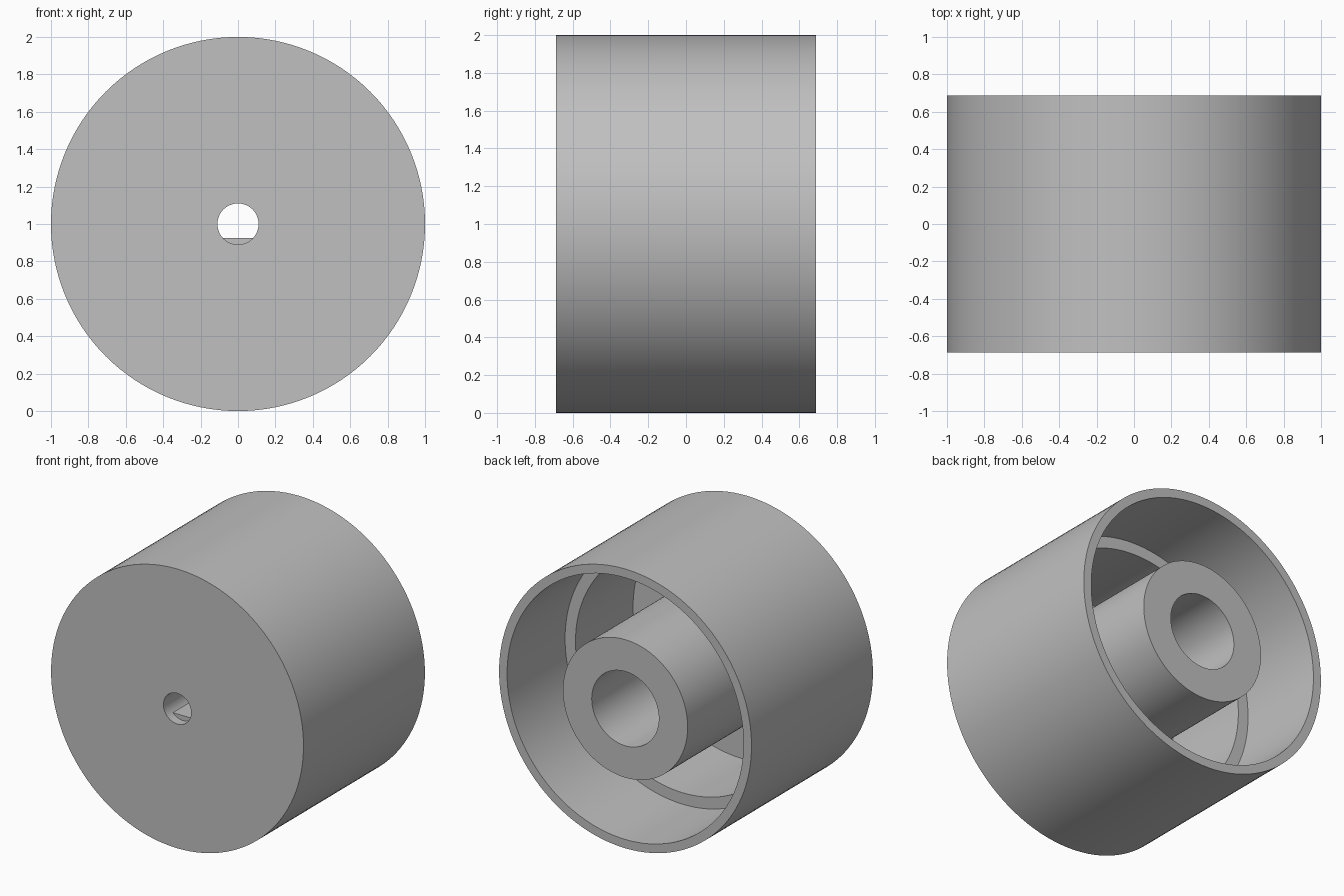
import bpy, bmesh
from math import pi, sin, cos, asin

cube = bpy.data.objects.get("Cube")
if cube:
    bpy.data.objects.remove(cube, do_unlink=True)

HALF = 0.687            # half the depth of the knob
CAP = -HALF + 0.065     # inside of the front cap
LEDGE = 0.03            # step in the outer wall and end of the wide bore
HOLE = 0.11             # shaft hole radius
FLAT = -0.075           # height of the shaft flat, from the axis

grey = bpy.data.materials.new("mid grey")
grey.use_nodes = True
colour = (0.53, 0.53, 0.53, 1)
grey.diffuse_color = colour
grey.node_tree.nodes["Principled BSDF"].inputs["Base Color"].default_value = colour


def finish(name, bm):
    """Turn the bmesh into a named, smooth-shaded object on the knob axis."""
    bmesh.ops.recalc_face_normals(bm, faces=bm.faces)
    mesh = bpy.data.meshes.new(name)
    bm.to_mesh(mesh)
    bm.free()
    mesh.materials.append(grey)
    obj = bpy.data.objects.new(name, mesh)
    bpy.context.collection.objects.link(obj)
    obj.location.z = 1
    bpy.ops.object.select_all(action='DESELECT')
    obj.select_set(True)
    bpy.context.view_layer.objects.active = obj
    bpy.ops.object.shade_smooth_by_angle(angle=pi / 6)
    return obj


# Knob body: cap, stepped outer wall and bored hub, turned from one section
section = [(HOLE, -HALF), (1, -HALF), (1, HALF), (0.937, HALF),
           (0.937, LEDGE), (0.855, LEDGE), (0.855, CAP), (0.494, CAP),
           (0.494, HALF), (0.266, HALF), (0.266, LEDGE), (HOLE, LEDGE)]
bm = bmesh.new()
ring = [bm.verts.new((r, y, 0)) for r, y in section]
edges = [bm.edges.new((a, b)) for a, b in zip(ring, ring[1:] + ring[:1])]
bmesh.ops.spin(bm, geom=ring + edges, cent=(0, 0, 0), axis=(0, 1, 0),
               angle=2 * pi, steps=128, use_merge=True)
bmesh.ops.remove_doubles(bm, verts=bm.verts, dist=1e-5)
finish("knob_body", bm)

# Shaft flat: fills the bottom of the hole behind the cap
bm = bmesh.new()
radius = HOLE + 0.001
start = asin(FLAT / radius)
span = pi + 2 * start
angles = [start - span * i / 16 for i in range(17)]
face = bm.faces.new([bm.verts.new((radius * cos(a), CAP, radius * sin(a)))
                     for a in angles])
extruded = bmesh.ops.extrude_face_region(bm, geom=[face], use_keep_orig=True)
bmesh.ops.translate(bm, vec=(0, LEDGE - CAP, 0),
                    verts=[v for v in extruded["geom"]
                           if isinstance(v, bmesh.types.BMVert)])
finish("shaft_flat", bm)
